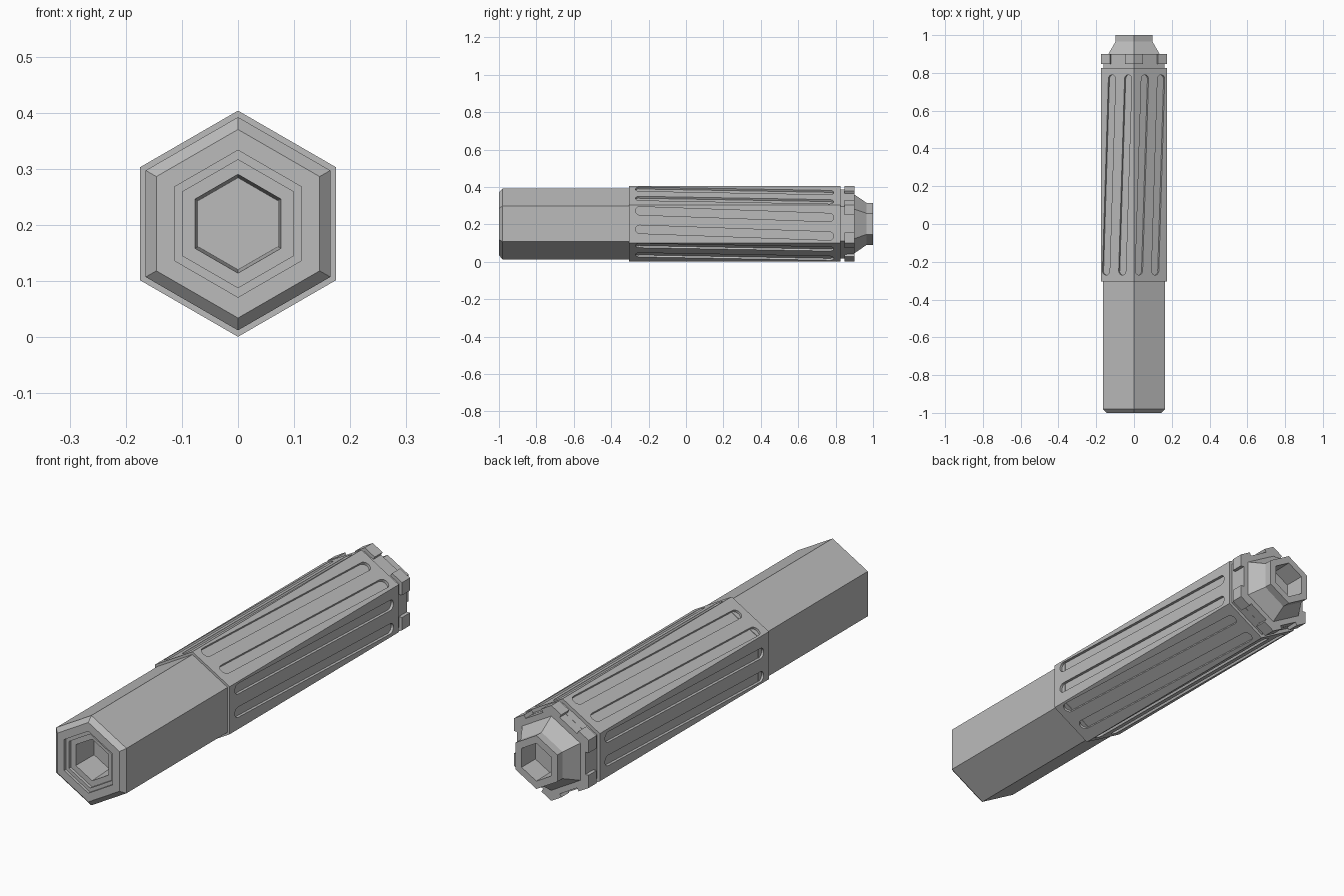
import bpy, bmesh
from math import sin, cos, pi, radians
from mathutils import Vector

if "Cube" in bpy.data.objects:
    bpy.data.objects.remove(bpy.data.objects["Cube"], do_unlink=True)

AXIS_Z = 0.2025          # height of the long axis
R = 0.2015               # corner radius of the grip
FLAT = R * cos(pi / 6)   # distance from axis to a grip flat

grey = bpy.data.materials.new("grey_metal")
grey.use_nodes = True
COLOR = (0.5, 0.5, 0.5, 1)
grey.diffuse_color = COLOR
grey.node_tree.nodes["Principled BSDF"].inputs["Base Color"].default_value = COLOR


def make_object(name, bm):
    bmesh.ops.recalc_face_normals(bm, faces=bm.faces)
    mesh = bpy.data.meshes.new(name)
    bm.to_mesh(mesh)
    bm.free()
    mesh.materials.append(grey)
    obj = bpy.data.objects.new(name, mesh)
    bpy.context.scene.collection.objects.link(obj)
    return obj


def hex_lathe(name, profile):
    """Six-sided solid along y from (radius, y) pairs, capped at both ends."""
    bm = bmesh.new()
    rings = []
    for r, y in profile:
        angles = [radians(90 + 60 * k) for k in range(6)]
        rings.append([bm.verts.new((r * cos(a), y, AXIS_Z + r * sin(a))) for a in angles])
    for a, b in zip(rings, rings[1:]):
        for k in range(6):
            j = (k + 1) % 6
            bm.faces.new((a[k], a[j], b[j], b[k]))
    bm.faces.new(rings[0])
    bm.faces.new(rings[-1])
    return make_object(name, bm)


def add_prism(bm, side, outline, low, high):
    """Extrude an outline of (across, y) points outward on one hexagon side."""
    a = radians(60 * side)
    normal = Vector((cos(a), 0, sin(a)))
    across = Vector((sin(a), 0, -cos(a)))
    center = Vector((0, 0, AXIS_Z))
    bottom, top = [
        [bm.verts.new(center + normal * n + across * u + Vector((0, y, 0))) for u, y in outline]
        for n in (low, high)]
    bm.faces.new(bottom)
    bm.faces.new(top)
    for k in range(len(outline)):
        j = (k + 1) % len(outline)
        bm.faces.new((bottom[k], bottom[j], top[j], top[k]))


def carve(obj, outlines, floor):
    """Cut the same outlines into all six sides down to the floor distance."""
    bm = bmesh.new()
    for side in range(6):
        for outline in outlines:
            add_prism(bm, side, outline, floor, FLAT + 0.03)
    cutter = make_object("cutter", bm)
    cutter.hide_render = True
    mod = obj.modifiers.new("carve", "BOOLEAN")
    mod.operation = "DIFFERENCE"
    mod.solver = "EXACT"
    mod.object = cutter
    graph = bpy.context.evaluated_depsgraph_get()
    mesh = bpy.data.meshes.new_from_object(obj.evaluated_get(graph))
    obj.modifiers.clear()
    obj.data = mesh
    bpy.data.objects.remove(cutter, do_unlink=True)


def slot(u_start, u_end, y_start, y_end, r):
    """Slanted slot outline with round ends."""
    steps = 10
    arc = [pi * k / steps for k in range(steps + 1)]
    far = [(u_end + r * cos(t), y_end - r + r * sin(t)) for t in arc]
    near = [(u_start - r * cos(t), y_start + r - r * sin(t)) for t in arc]
    return far + near


# Front tube: stepped socket, chamfered rim, plain shaft
hex_lathe("front_tube", [
    (0.082, -0.86), (0.088, -0.975), (0.114, -0.975), (0.114, -0.988),
    (0.131, -0.988), (0.131, -1.0), (0.168, -1.0), (0.19, -0.98), (0.19, -0.25)])

# Grip with two slanted grooves on each side
grip = hex_lathe("grip", [(R, -0.305), (R, 0.825)])
carve(grip, [slot(u, u + 0.036, -0.27, 0.79, 0.022) for u in (-0.07, 0.029)], FLAT - 0.012)

# Neck between grip and collar
hex_lathe("neck", [(0.185, 0.8), (0.185, 0.86)])

# Collar with a notch in the middle of each side
collar = hex_lathe("collar", [(R, 0.847), (R, 0.9)])
notch = [(-0.047, 0.83), (0.047, 0.83), (0.047, 0.92), (-0.047, 0.92)]
carve(collar, [notch], FLAT - 0.015)

# Tapered rear tip with an open socket
hex_lathe("rear_tip", [
    (0.157, 0.89), (0.157, 0.9), (0.113, 0.965), (0.113, 1.0), (0.08, 1.0), (0.078, 0.91)])
